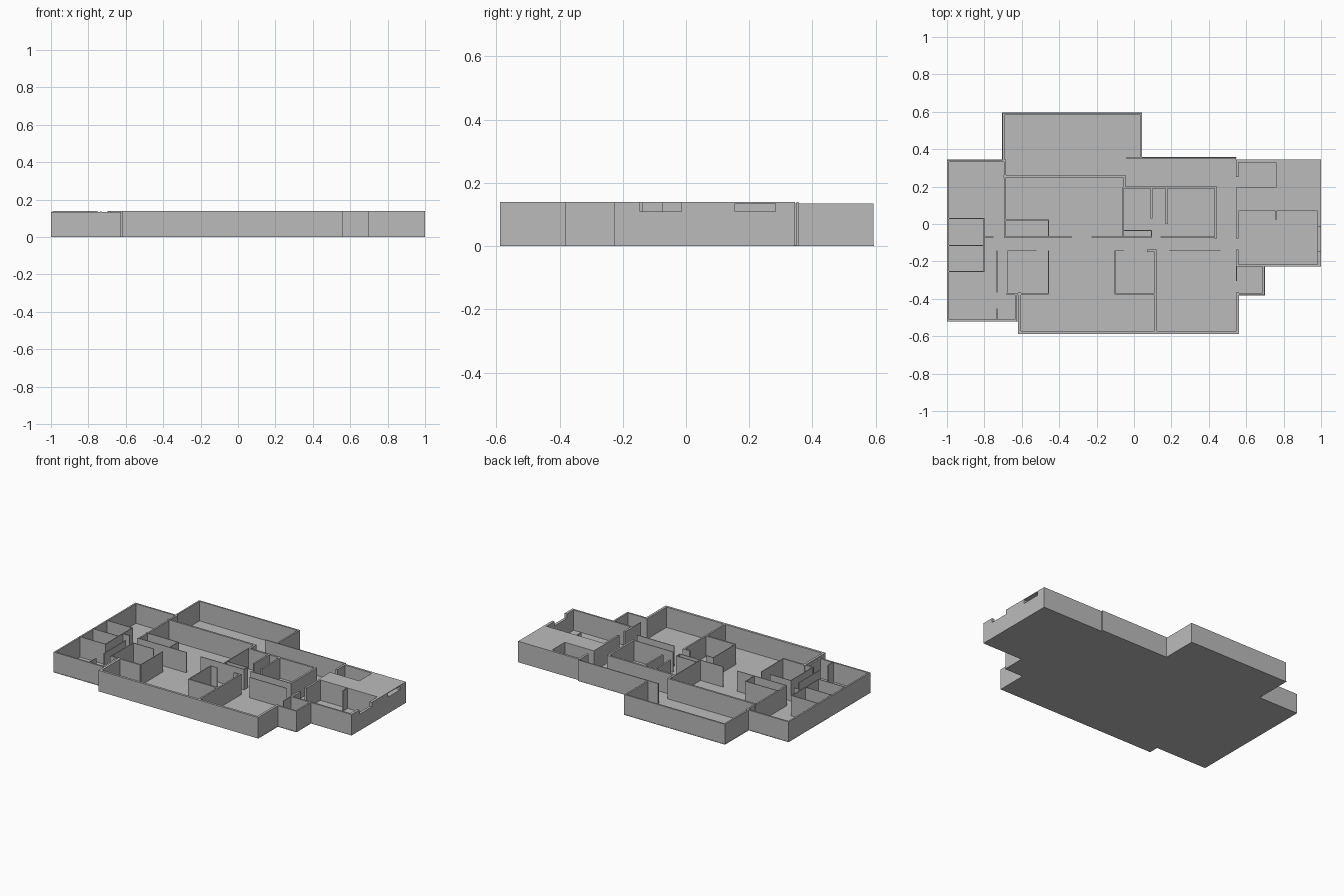
import bpy
import bmesh

default_cube = bpy.data.objects.get("Cube")
if default_cube:
    bpy.data.objects.remove(default_cube)

HIGH, LOW, SLAB = .14, .135, .004
THIN, MID, THICK = .005, .011, .016
# Repeated plan lines
NORTH, SOUTH = -.07, -.143      # two sides of the central corridor
LEFT_SPINE, RIGHT_SPINE = -.69, .553
BACK_SPINE, FRONT_SPINE = .195, -.375

plaster = bpy.data.materials.new("plaster_grey")
plaster.use_nodes = True
GREY = (.5, .5, .5, 1)
plaster.diffuse_color = GREY
plaster.node_tree.nodes["Principled BSDF"].inputs["Base Color"].default_value = GREY


def make_object(name, bm):
    bmesh.ops.recalc_face_normals(bm, faces=bm.faces)
    mesh = bpy.data.meshes.new(name)
    bm.to_mesh(mesh)
    bm.free()
    mesh.materials.append(plaster)
    obj = bpy.data.objects.new(name, mesh)
    bpy.context.collection.objects.link(obj)
    return obj


def add_box(bm, low, high):
    verts = bmesh.ops.create_cube(bm, size=1)["verts"]
    for v in verts:
        for axis in range(3):
            v.co[axis] = high[axis] if v.co[axis] > 0 else low[axis]


def box(name, low, high):
    bm = bmesh.new()
    add_box(bm, low, high)
    return make_object(name, bm)


def walls(name, paths, thickness=THIN, height=HIGH):
    """Upright walls along axis-aligned centre lines."""
    bm = bmesh.new()
    half = thickness / 2
    for path in paths:
        for (ax, ay), (bx, by) in zip(path, path[1:]):
            add_box(bm, (min(ax, bx) - half, min(ay, by) - half, 0),
                    (max(ax, bx) + half, max(ay, by) + half, height))
    return make_object(name, bm)


def cut(target, low, high):
    cutter = box("cutter", low, high)
    cutter.hide_render = True
    mod = target.modifiers.new("opening", "BOOLEAN")
    mod.operation = "DIFFERENCE"
    mod.solver = "EXACT"
    mod.object = cutter
    bpy.context.view_layer.objects.active = target
    bpy.ops.object.modifier_apply(modifier=mod.name)
    bpy.data.objects.remove(cutter)


# Floor slab
outline = [(-1, .345), (-.705, .345), (-.705, .595), (.043, .595), (.043, .357),
           (.545, .357), (.545, .345), (1, .345), (1, -.228), (.7, -.228),
           (.7, -.382), (.562, -.382), (.562, -.587), (-.62, -.587),
           (-.62, -.522), (-1, -.522)]
bm = bmesh.new()
base = bm.faces.new([bm.verts.new((x, y, 0)) for x, y in outline])
top = bmesh.ops.extrude_face_region(bm, geom=[base])["geom"]
bmesh.ops.translate(bm, vec=(0, 0, SLAB),
                    verts=[v for v in top if isinstance(v, bmesh.types.BMVert)])
make_object("floor", bm)

# Outer walls
walls("left_wing_outer_wall",
      [[(LEFT_SPINE, .338), (-.994, .338), (-.994, -.515), (-.63, -.515)]], MID, LOW)
walls("back_room_outer_wall",
      [[(-.698, .34), (-.698, .588), (.037, .588), (.037, .357)]], MID, LOW)
walls("back_hall_wall", [[(-.04, .353), (.545, .353)]], THIN + .002)
walls("front_outer_wall",
      [[(-.613, FRONT_SPINE), (-.613, -.58), (RIGHT_SPINE, -.58),
        (RIGHT_SPINE, FRONT_SPINE)]], THICK)
walls("porch_wall",
      [[(RIGHT_SPINE, FRONT_SPINE), (.693, FRONT_SPINE), (.693, -.222)],
       [(RIGHT_SPINE, -.222), (.99, -.222)]], MID)

# Side wall with its low opening
side_wall = box("side_outer_wall", (.982, -.228, 0), (1, .08, HIGH))
cut(side_wall, (.9, -.145, .11), (1.1, -.015, .2))

# Covered block with a sunken store, a doorway and a window slot
block = box("covered_block", (.545, .07, 0), (1, .345, HIGH))
cut(block, (.56, BACK_SPINE, SLAB), (.76, .33, .2))
cut(block, (.5, BACK_SPINE, SLAB), (.6, .25, .2))
cut(block, (.95, .155, .11), (1.1, .283, LOW))

# Main thick partitions
walls("left_spine_wall", [[(LEFT_SPINE, .34), (LEFT_SPINE, NORTH)]], MID, LOW)
walls("back_spine_wall",
      [[(LEFT_SPINE, .256), (-.053, .256), (-.053, BACK_SPINE),
        (.438, BACK_SPINE), (.438, NORTH)]], MID + .002)
walls("right_spine_wall",
      [[(RIGHT_SPINE, .08), (RIGHT_SPINE, NORTH)],
       [(RIGHT_SPINE, SOUTH), (RIGHT_SPINE, -.222)]], MID + .002)
walls("entry_screen", [[(.548, SOUTH), (.548, -.303)], [(.76, .07), (.76, .025)]])

# Left wing rooms
walls("left_closet_walls",
      [[(-.99, .03), (-.802, .03), (-.802, -.255), (-.99, -.255)],
       [(-.99, -.115), (-.802, -.115)], [(-.802, NORTH), (-.755, NORTH)]])
walls("left_passage_wall",
      [[(-.733, SOUTH), (-.733, -.365)], [(-.733, -.455), (-.733, -.51)]])
walls("left_wing_divider",
      [[(-.632, FRONT_SPINE), (-.632, -.515)]], MID, LOW)

# Rooms beside the corridor
walls("left_bath_walls",
      [[(LEFT_SPINE, .022), (-.457, .022), (-.457, NORTH)],
       [(LEFT_SPINE, NORTH), (-.333, NORTH)], [(-.225, NORTH), (-.058, NORTH)]])
walls("left_front_room_walls",
      [[(-.525, SOUTH), (-.675, SOUTH), (-.675, FRONT_SPINE)],
       [(-.457, SOUTH), (-.457, FRONT_SPINE)]])
walls("left_front_room_back_wall",
      [[(-.675, FRONT_SPINE), (-.463, FRONT_SPINE)]], MID)
walls("middle_room_walls",
      [[(-.058, BACK_SPINE), (-.058, NORTH), (.094, NORTH), (.094, -.035),
        (-.058, -.035)], [(.145, NORTH), (.438, NORTH)]])
walls("middle_room_dividers",
      [[(.094, BACK_SPINE), (.094, .035)], [(.174, BACK_SPINE), (.174, .005)]], MID)
walls("front_room_walls",
      [[(-.055, SOUTH), (-.102, SOUTH), (-.102, FRONT_SPINE)],
       [(.19, SOUTH), (.46, SOUTH)]])
walls("front_room_divider",
      [[(-.097, FRONT_SPINE), (.115, FRONT_SPINE)],
       [(.075, SOUTH), (.115, SOUTH), (.115, -.58)]], MID)
